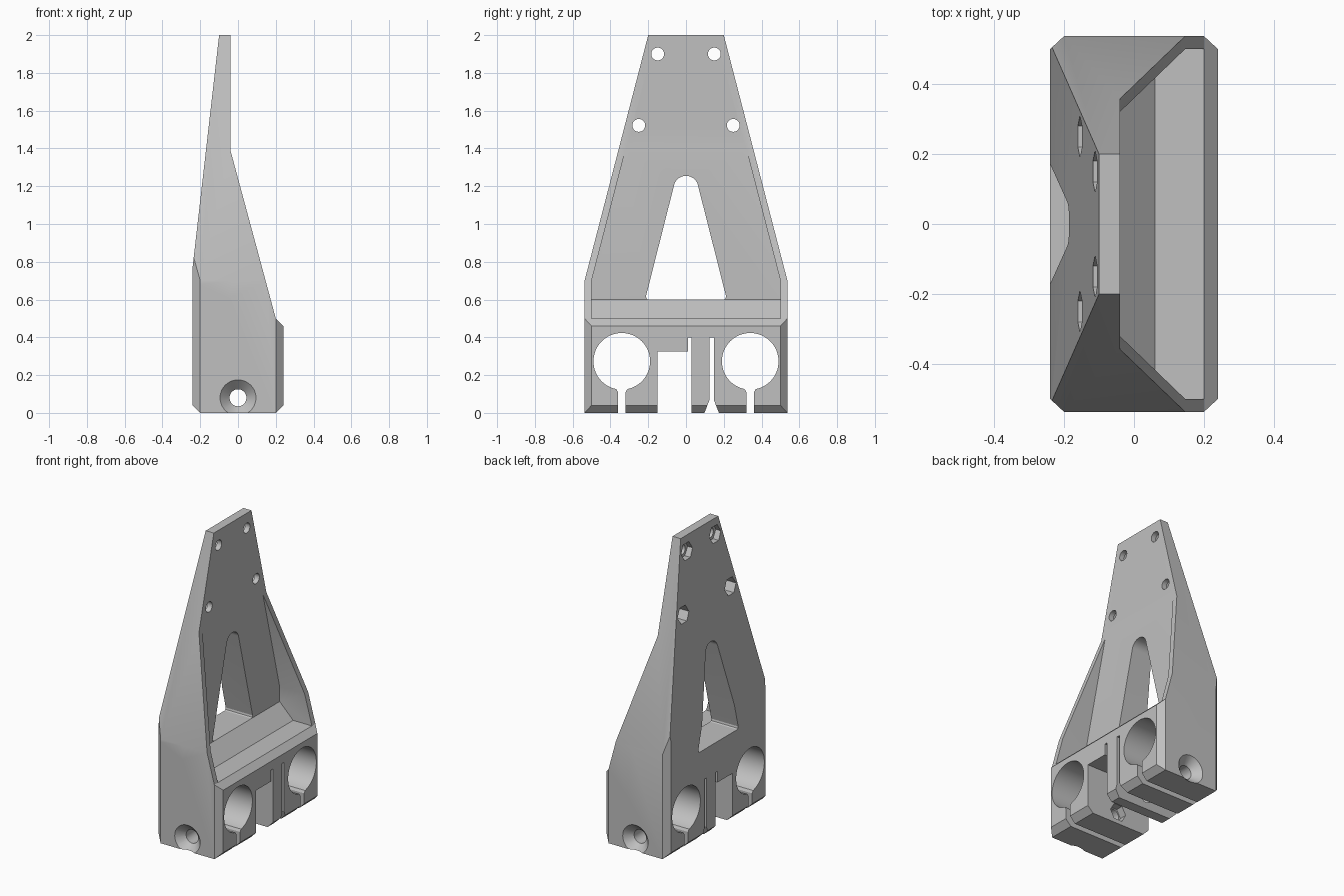
import bpy, bmesh, math
from mathutils import Matrix, Vector

if "Cube" in bpy.data.objects:
    bpy.data.objects.remove(bpy.data.objects["Cube"], do_unlink=True)

grey = bpy.data.materials.new("mid grey")
grey.use_nodes = True
colour = (0.53, 0.53, 0.53, 1)
grey.diffuse_color = colour
grey.node_tree.nodes["Principled BSDF"].inputs["Base Color"].default_value = colour


def add_object(name, bm):
    bmesh.ops.recalc_face_normals(bm, faces=bm.faces)
    mesh = bpy.data.meshes.new(name)
    bm.to_mesh(mesh)
    bm.free()
    mesh.materials.append(grey)
    obj = bpy.data.objects.new(name, mesh)
    bpy.context.collection.objects.link(obj)
    return obj


def prism(name, points, axis, low, high):
    """Extrude a flat outline along one axis."""
    place = {"x": lambda a, b: Vector((low, a, b)),
             "y": lambda a, b: Vector((a, low, b)),
             "z": lambda a, b: Vector((a, b, low))}[axis]
    bm = bmesh.new()
    face = bm.faces.new([bm.verts.new(place(*p)) for p in points])
    new = bmesh.ops.extrude_face_region(bm, geom=[face])["geom"]
    shift = Vector([high - low if axis == k else 0 for k in "xyz"])
    bmesh.ops.translate(bm, vec=shift, verts=[v for v in new if isinstance(v, bmesh.types.BMVert)])
    return add_object(name, bm)


def ring(a, b, radius, count):
    turn = math.tau / count
    return [(a + radius * math.cos(i * turn), b + radius * math.sin(i * turn)) for i in range(count)]


def mirrored(half):
    """Close a right-hand half outline with its mirror image."""
    return half + [(-a, b) for a, b in reversed(half)]


def combine(target, tool, operation="DIFFERENCE"):
    mod = target.modifiers.new("cut", "BOOLEAN")
    mod.operation, mod.solver, mod.object = operation, "EXACT", tool
    bpy.context.view_layer.update()
    result = bpy.data.meshes.new_from_object(
        target.evaluated_get(bpy.context.evaluated_depsgraph_get()))
    target.modifiers.clear()
    target.data = result
    bpy.data.objects.remove(tool, do_unlink=True)


# Body: side profile trimmed by the tapered outline and the chamfered plan
body = prism("carriage_bracket", [
    (-0.2, 0), (0.2, 0), (0.24, 0.04), (0.24, 0.46), (0.2, 0.5), (-0.04, 1.39),
    (-0.04, 2), (-0.1, 2), (-0.24, 0.775), (-0.24, 0.04)], "y", -0.7, 0.7)
outline = mirrored([(0.537, -0.1), (0.537, 0.7), (0.2, 2), (0.174, 2.1)])
combine(body, prism("outline_trim", outline, "x", -1, 1), "INTERSECT")
plan = mirrored([(0.2, -0.537), (0.24, -0.5), (0.24, 0.5), (0.2, 0.537)])
combine(body, prism("plan_trim", plan, "z", -1, 3), "INTERSECT")

# Front recess: upright plate, sloped foot and level shelf between the side ribs
recess = prism("recess", [(-0.04, 1.39), (-0.04, 0.6), (0.06, 0.5), (0.4, 0.5), (0.4, 1.39)],
               "y", -0.7, 0.7)
inset = mirrored([(0.5, 0.3), (0.5, 0.7), (0.313, 1.42)])
combine(recess, prism("recess_trim", inset, "x", -1, 1), "INTERSECT")
combine(body, recess)

# Tall window with a rounded top and eased lower corners
arc = [(0.065 * math.cos(math.radians(t)), 1.19 + 0.065 * math.sin(math.radians(t)))
       for t in range(14, 91, 8)]
window = mirrored([(0.2, 0.6), (0.209, 0.605), (0.212, 0.617)] + arc)
combine(body, prism("window", window, "x", -1, 1))

# Rod bores with clamping slits
for y in (-0.34, 0.34):
    combine(body, prism("rod_bore", ring(y, 0.273, 0.15, 64), "x", -1, 1))
    slit = mirrored([(0.02, -0.1), (0.02, 0.11), (0.032, 0.13), (0.032, 0.2)])
    combine(body, prism("rod_slit", [(y + a, b) for a, b in slit], "x", -1, 1))

# Belt notch and flared belt slit
combine(body, prism("belt_notch", [
    (-0.15, -0.1), (0.028, -0.1), (0.028, 0.4), (0.01, 0.4), (0.01, 0.325), (-0.15, 0.325)],
    "x", -1, 1))
flare = mirrored([(0.05, -0.03), (0.011, 0.07), (0.011, 0.4)])
combine(body, prism("belt_slit", [(0.136 + a, b) for a, b in flare], "x", -1, 1))

# Clamping screw across the base, countersunk at both ends, with a nut trap
combine(body, prism("clamp_hole", ring(0, 0.08, 0.045, 40), "y", -1, 1))
for side in (-1, 1):
    bm = bmesh.new()
    bmesh.ops.create_cone(
        bm, cap_ends=True, segments=48, radius1=0.045, radius2=0.115, depth=0.07,
        matrix=Matrix.Translation((0, side * 0.522, 0.08)) @ Matrix.Rotation(-side * math.pi / 2, 4, "X"))
    combine(body, add_object("countersink", bm))
combine(body, prism("clamp_nut_trap", ring(0, 0.08, 0.06, 6), "y", -0.2, -0.14))

# Mounting holes with hexagonal nut traps on the back
for y, z in ((0.15, 1.9), (0.25, 1.522)):
    for side in (-1, 1):
        combine(body, prism("mount_hole", ring(side * y, z, 0.034, 32), "x", -1, 1))
        combine(body, prism("mount_nut_trap", ring(side * y, z, 0.06, 6), "x", -1, -0.075))

# Smooth the bores, keep the edges crisp
bpy.ops.object.select_all(action="DESELECT")
body.select_set(True)
bpy.context.view_layer.objects.active = body
bpy.ops.object.shade_smooth_by_angle(angle=math.radians(20))
